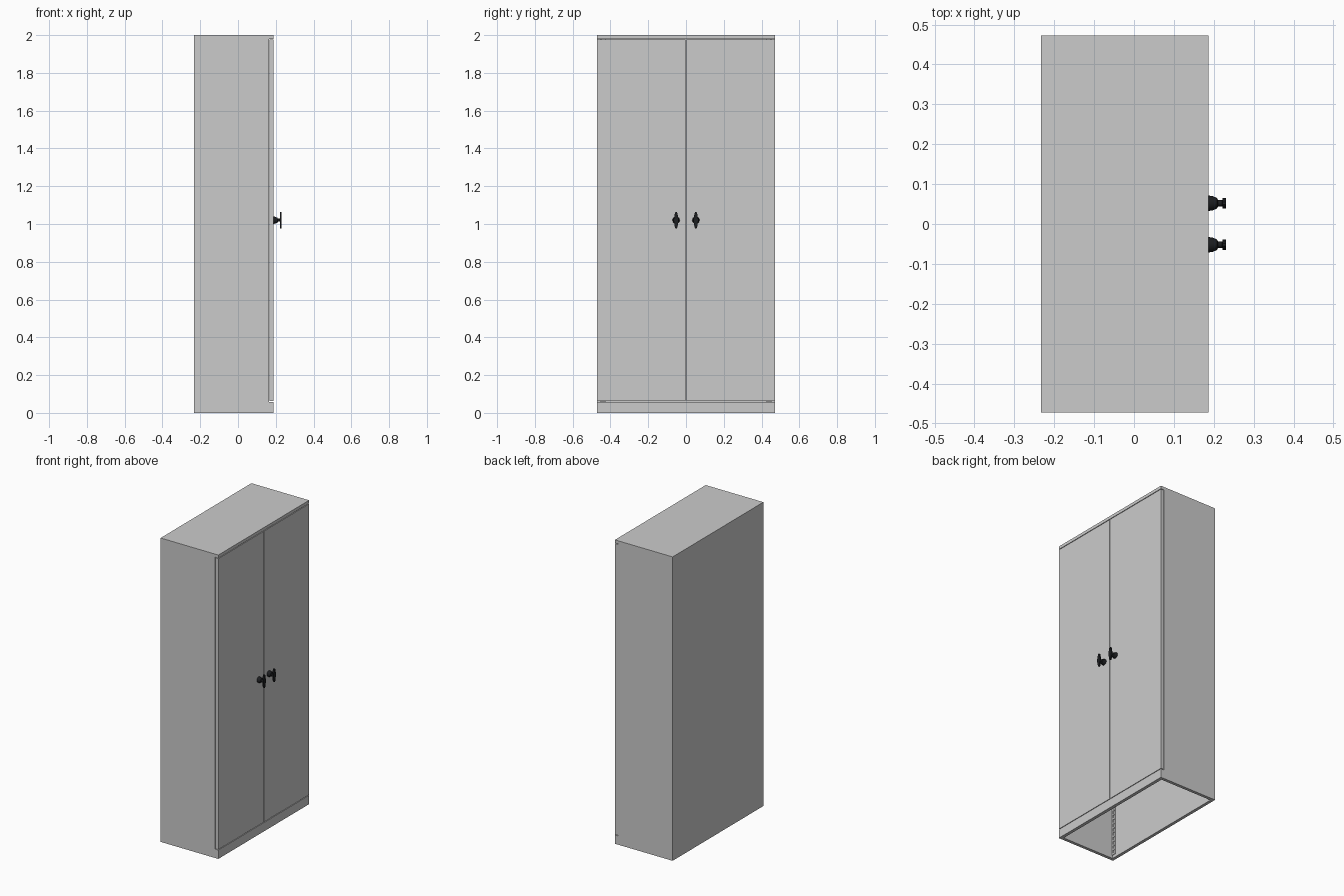
import bpy, bmesh, math
from mathutils import Matrix

if "Cube" in bpy.data.objects:
    bpy.data.objects.remove(bpy.data.objects["Cube"])

XB, XF, W, T = -0.233, 0.187, 0.472, 0.02   # back, front, half width, sheet thickness
DOOR_X = 0.166                               # inner face of the doors

black = bpy.data.materials.new("black_plastic")
black.diffuse_color = (0.012, 0.013, 0.015, 1)
black.use_nodes = True
black.node_tree.nodes["Principled BSDF"].inputs["Base Color"].default_value = black.diffuse_color


def finish(bm, name, mat=None):
    bmesh.ops.recalc_face_normals(bm, faces=bm.faces[:])
    me = bpy.data.meshes.new(name)
    bm.to_mesh(me)
    bm.free()
    ob = bpy.data.objects.new(name, me)
    bpy.context.collection.objects.link(ob)
    if mat:
        me.materials.append(mat)
    return ob


def add_box(bm, x, y, z):
    m = Matrix.Translation([(a + b) / 2 for a, b in (x, y, z)])
    m = m @ Matrix.Diagonal((x[1] - x[0], y[1] - y[0], z[1] - z[0], 1))
    bmesh.ops.create_cube(bm, size=1, matrix=m)


def box(name, x, y, z):
    bm = bmesh.new()
    add_box(bm, x, y, z)
    return finish(bm, name)


def smooth(ob):
    bpy.ops.object.select_all(action='DESELECT')
    ob.select_set(True)
    bpy.context.view_layer.objects.active = ob
    bpy.ops.object.shade_smooth_by_angle(angle=math.radians(35))


# Carcass: the underside stays open
box("top_panel", (XB, XF), (-W, W), (1.98, 2.0))
box("back_panel", (XB, XB + T), (-W + T, W - T), (0, 1.98))
box("plinth", (DOOR_X, XF), (-W, W), (0, 0.058))


def knob_stem(y, name):
    # Turned stem along x: wide collar, taper, neck, flared head
    profile = [(0, XF), (0.019, XF), (0.0185, 0.195), (0.0135, 0.208),
               (0.008, 0.211), (0.008, 0.221), (0.012, 0.223), (0, 0.223)]
    bm = bmesh.new()
    vs = [bm.verts.new((x, y + r, 1.02)) for r, x in profile]
    es = [bm.edges.new(p) for p in zip(vs, vs[1:])]
    bmesh.ops.spin(bm, geom=vs + es, cent=(0, y, 1.02), axis=(1, 0, 0),
                   angle=2 * math.pi, steps=24)
    bmesh.ops.remove_doubles(bm, verts=bm.verts[:], dist=1e-5)
    smooth(finish(bm, name, black))


def knob_bar(y, name):
    # Slim vertical grip, widest at the middle, with rounded ends
    half = [(0.007, -0.037), (0.009, -0.022), (0.0125, -0.010), (0.0135, 0),
            (0.0125, 0.010), (0.009, 0.022), (0.007, 0.037), (0.003, 0.043)]
    outline = [(0.003, -0.043)] + half
    outline += [(-a, b) for a, b in reversed(outline)]
    bm = bmesh.new()
    f = bm.faces.new([bm.verts.new((0.222, y + a, 1.02 + b)) for a, b in outline])
    g = bmesh.ops.extrude_face_region(bm, geom=[f])
    for v in g['geom']:
        if isinstance(v, bmesh.types.BMVert):
            v.co.x = 0.231
    smooth(finish(bm, name, black))


def rail(name, x, y):
    # Perforated shelf rail: two stiles joined by evenly spaced rungs
    bm = bmesh.new()
    for a in (-0.014, 0.006):
        add_box(bm, (x, x + 0.004), (y + a, y + a + 0.008), (0.02, 1.98))
    for i in range(66):
        z = 0.02 + i * 0.03
        add_box(bm, (x, x + 0.004), (y - 0.006, y + 0.006), (z, z + 0.01))
    finish(bm, name)


# Mirrored pairs: walls, doors, shelf rails and handles
for s, side in ((-1, "left"), (1, "right")):
    box(side + "_wall", (XB, DOOR_X - 0.003), sorted((s * W, s * (W - T))), (0, 1.98))
    box(side + "_plinth_joint", (DOOR_X - 0.003, DOOR_X),
        sorted((s * W, s * (W - T))), (0, 0.058))
    box(side + "_door", (DOOR_X, XF), sorted((s * 0.002, s * W)), (0.062, 1.976))
    rail(side + "_back_rail", XB + T, s * (W - T - 0.015))
    rail(side + "_front_rail", DOOR_X - 0.012, s * (W - T - 0.015))
    knob_stem(s * 0.052, side + "_handle_stem")
    knob_bar(s * 0.052, side + "_handle_grip")
